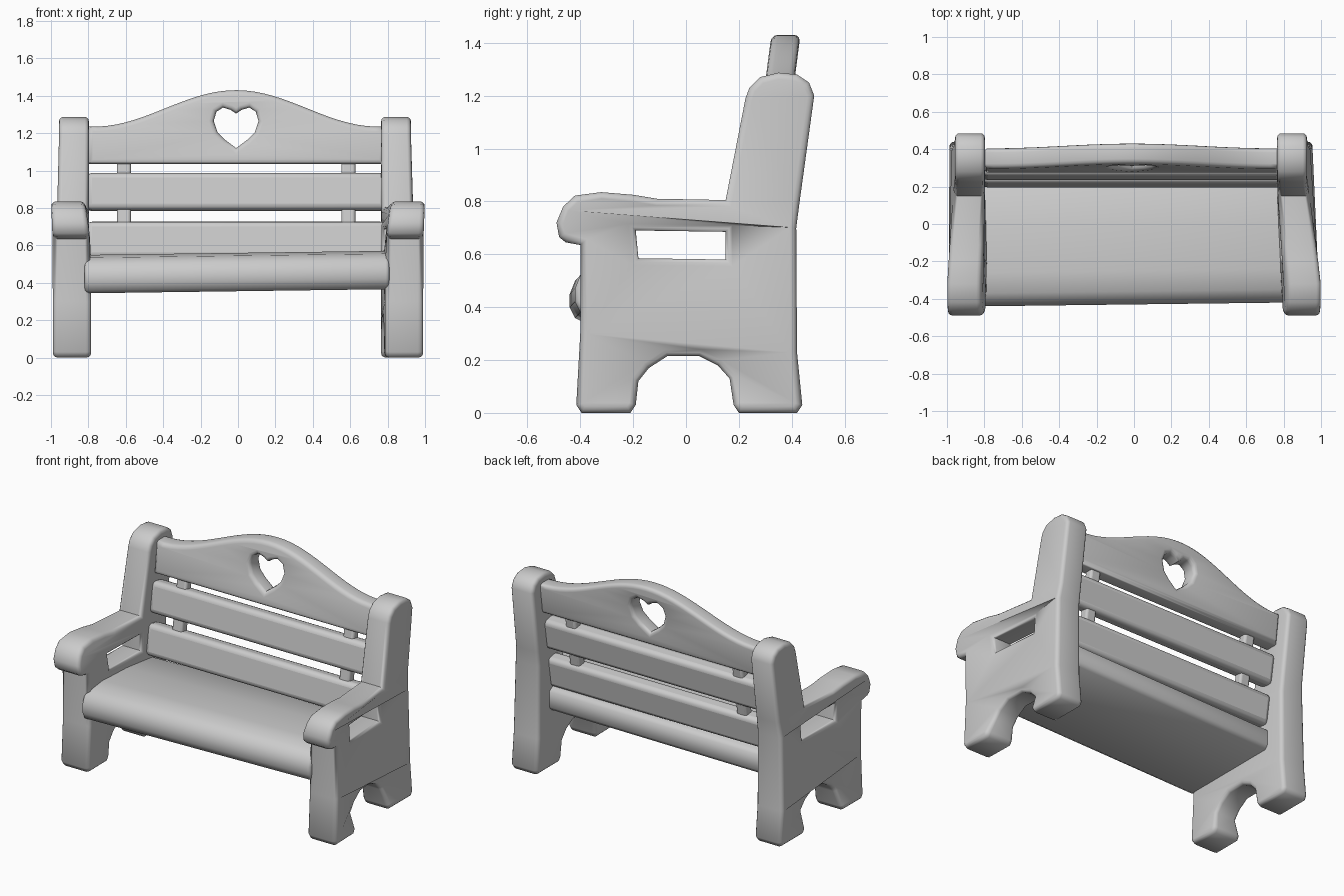
import bpy, bmesh, math
from mathutils import Vector

old = bpy.data.objects.get("Cube")
if old:
    bpy.data.objects.remove(old, do_unlink=True)

# One plain stone-grey colour
grey = bpy.data.materials.new("plain_grey")
grey.use_nodes = True
grey.diffuse_color = (0.6, 0.6, 0.6, 1)
grey.node_tree.nodes["Principled BSDF"].inputs["Base Color"].default_value = (0.6, 0.6, 0.6, 1)


def finish(ob, angle=60):
    ob.data.materials.clear()
    ob.data.materials.append(grey)
    bpy.ops.object.select_all(action='DESELECT')
    ob.select_set(True)
    bpy.context.view_layer.objects.active = ob
    bpy.ops.object.shade_smooth_by_angle(angle=math.radians(angle))
    return ob


def plate(name, loops, half, bevel, place):
    """Filled outline (with holes), rounded edges; place(a, b, t) sets each point, t in -1..1."""
    cu = bpy.data.curves.new(name + "_outline", 'CURVE')
    cu.dimensions, cu.fill_mode = '2D', 'BOTH'
    cu.extrude, cu.bevel_depth, cu.bevel_resolution = half - bevel, bevel, 2
    cu.offset = -bevel
    for loop in loops:
        sp = cu.splines.new('POLY')
        sp.points.add(len(loop) - 1)
        for p, (a, b) in zip(sp.points, loop):
            p.co = (a, b, 0, 1)
        sp.use_cyclic_u = True
    tmp = bpy.data.objects.new(name + "_tmp", cu)
    bpy.context.collection.objects.link(tmp)
    dg = bpy.context.evaluated_depsgraph_get()
    me = bpy.data.meshes.new_from_object(tmp.evaluated_get(dg))
    bpy.data.objects.remove(tmp, do_unlink=True)
    bm = bmesh.new()
    bm.from_mesh(me)
    bmesh.ops.remove_doubles(bm, verts=bm.verts, dist=0.0005)
    for v in bm.verts:
        v.co = Vector(place(v.co.x, v.co.y, v.co.z / half))
    bmesh.ops.recalc_face_normals(bm, faces=bm.faces)
    bm.to_mesh(me)
    bm.free()
    me.name = name
    ob = bpy.data.objects.new(name, me)
    bpy.context.collection.objects.link(ob)
    return finish(ob)


def block(name, size, loc, tilt, bevel):
    bpy.ops.mesh.primitive_cube_add(size=1, location=loc, rotation=(tilt, 0, 0))
    ob = bpy.context.object
    ob.name = name
    ob.scale = size
    bpy.ops.object.transform_apply(location=False, rotation=False, scale=True)
    mod = ob.modifiers.new("round", 'BEVEL')
    mod.width, mod.segments = bevel, 3
    return finish(ob)


# Side panels: legs, arch, back post and armrest in one outline
side = [(-.395, 0), (-.21, 0), (-.19, .03), (-.18, .12), (-.14, .17), (-.07, .215),
        (.05, .215), (.12, .18), (.165, .13), (.18, .03), (.20, 0), (.42, 0),
        (.44, .03), (.42, .23), (.417, .7), (.43, .8), (.485, 1.2), (.465, 1.25),
        (.42, 1.28), (.35, 1.287), (.28, 1.27), (.24, 1.23), (.225, 1.19),
        (.15, .805), (-.11, .81), (-.2, .825), (-.32, .835), (-.42, .822),
        (-.465, .78), (-.49, .72), (-.48, .665), (-.455, .645), (-.4, .635),
        (-.4, .3), (-.415, .03)]
window = [(-.19, .69), (.15, .685), (.15, .58), (-.18, .585)]


def ramp(v, lo, hi):
    return min(1, max(0, (v - lo) / (hi - lo)))


def side_place(s):
    def place(y, z, t):
        back = ramp(y, -.3, .2)
        high = ramp(z, .6, .85)
        outer = .99 + .01 * high - back * (.015 + .04 * high)
        inner = .785 + .035 * high * (1 - back)
        if -.23 < y < .2 and .1 < z < .72:
            outer -= .04          # recessed web around window and arch
        x = inner + (outer - inner) * (t + 1) / 2
        return (s * x - .012 * back - (.008 if s > 0 else 0) * back, y, z)
    return place


for s, label in ((1, "left"), (-1, "right")):
    plate(label + "_side", [side, window], .09, .025, side_place(s))

# Seat: thick slab with a rounded front, very slightly skewed
seat = [(-.41, .37), (-.38, .355), (.28, .365), (.30, .39), (.30, .49), (.27, .51),
        (0, .545), (-.25, .56), (-.36, .545), (-.41, .51), (-.43, .46), (-.43, .41)]
plate("seat", [seat], .815, .02,
      lambda y, z, t: (.815 * t - .005, y + .01 * t, z + .011 * t))

# Crest rail with wavy top and heart cut-out
steps = 32
xs = [.79 - 1.58 * i / steps for i in range(steps + 1)]
crest = [(-.79, 1.035), (.79, 1.035)]
crest += [(x, 1.235 + .0975 * (1 + math.cos(math.pi * min(1, abs(x) / .76)))) for x in xs]
half_heart = [(.06, 1.165), (.1, 1.205), (.12, 1.265), (.105, 1.315), (.07, 1.337), (.03, 1.325)]
heart = [(0, 1.12)] + half_heart + [(0, 1.305)] + [(-x, z) for x, z in reversed(half_heart)]
plate("crest_rail", [crest, heart], .055, .025,
      lambda x, z, t: (x - .01, .335 + .13 * (z - 1.1) + .055 * t, z))

# Lower back rails
TILT = -math.atan(.16)
block("middle_rail", (1.6, .1, .2), (-.01, .295, .885), TILT, .03)
block("lower_rail", (1.6, .1, .2), (-.01, .255, .625), TILT, .03)

# Pegs joining the rails
for x, label in ((.59, "left"), (-.61, "right")):
    block(label + "_peg", (.075, .06, .5), (x, .296, .87), TILT, .015)
